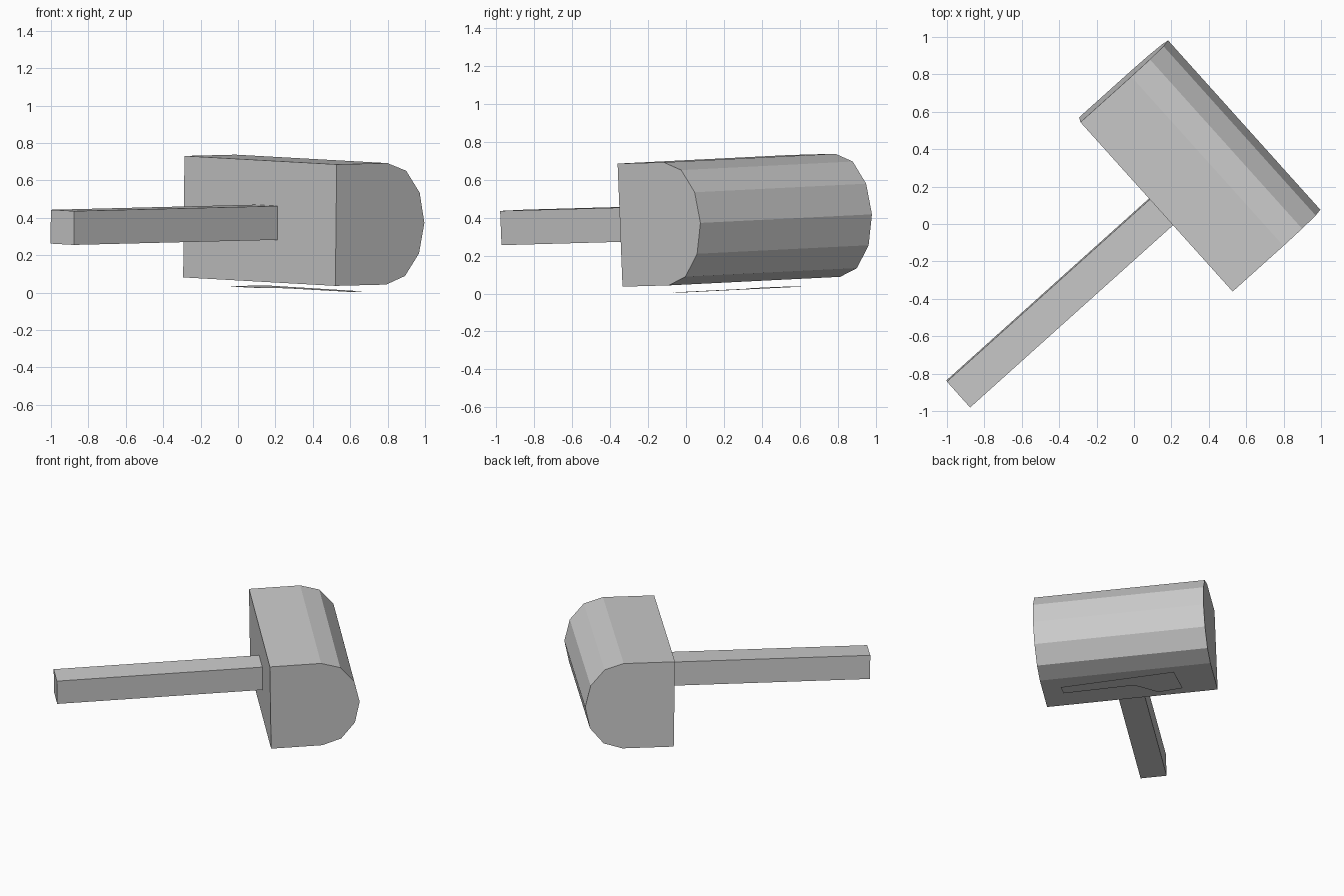
import bpy, bmesh, math
from mathutils import Matrix, Vector

cube = bpy.data.objects.get("Cube")
if cube:
    bpy.data.objects.remove(cube, do_unlink=True)

grey = bpy.data.materials.new("plain grey")
grey.use_nodes = True
colour = (0.6, 0.6, 0.6, 1.0)
grey.diffuse_color = colour
grey.node_tree.nodes["Principled BSDF"].inputs["Base Color"].default_value = colour

# Tilted frame: depth, length along the body (towards its rear corner), up
up = Vector((0.011, -0.040, 0.999)).normalized()
along = Vector((-0.668, 0.743, 0.035))
along = (along - up * along.dot(up)).normalized()
depth = along.cross(up).normalized()
FRAME = Matrix((depth, along, up)).transposed().to_4x4()
FRAME.translation = (0.524, -0.348, 0.361)


def prism(name, profile, offset):
    """Extrude a closed profile of (depth, along, up) points by offset."""
    bm = bmesh.new()
    face = bm.faces.new([bm.verts.new(p) for p in profile])
    out = bmesh.ops.extrude_face_region(bm, geom=[face], use_keep_orig=True)
    moved = [v for v in out["geom"] if isinstance(v, bmesh.types.BMVert)]
    bmesh.ops.translate(bm, verts=moved, vec=offset)
    bmesh.ops.transform(bm, matrix=FRAME, verts=bm.verts)
    bmesh.ops.recalc_face_normals(bm, faces=bm.faces)
    mesh = bpy.data.meshes.new(name)
    bm.to_mesh(mesh)
    bm.free()
    mesh.materials.append(grey)
    obj = bpy.data.objects.new(name, mesh)
    bpy.context.collection.objects.link(obj)
    return obj


# Body: flat back with a six-sided half-round front
HALF, FLAT, BULGE, LENGTH = 0.325, 0.365, 0.27, 1.218
arc = [(FLAT + BULGE * math.sin(math.pi * i / 6), 0,
        -HALF * math.cos(math.pi * i / 6)) for i in range(7)]
prism("body", [(0, 0, HALF), (0, 0, -HALF)] + arc, (0, LENGTH, 0))

# Post: square bar from the flat side
prism("post", [(0, 0.468, -0.096), (0, 0.654, -0.096),
               (0, 0.654, 0.085), (0, 0.468, 0.085)], (-1.463, 0, 0))

# Flag: thin plate floating beside the body
flag = [(0.315, 0.14), (0.365, 0.955), (0.135, 0.985),
        (0.115, 0.81), (0.24, 0.655), (0.23, 0.15)]
prism("flag", [(d, a, -0.367) for d, a in flag], (0, 0, 0.002))
